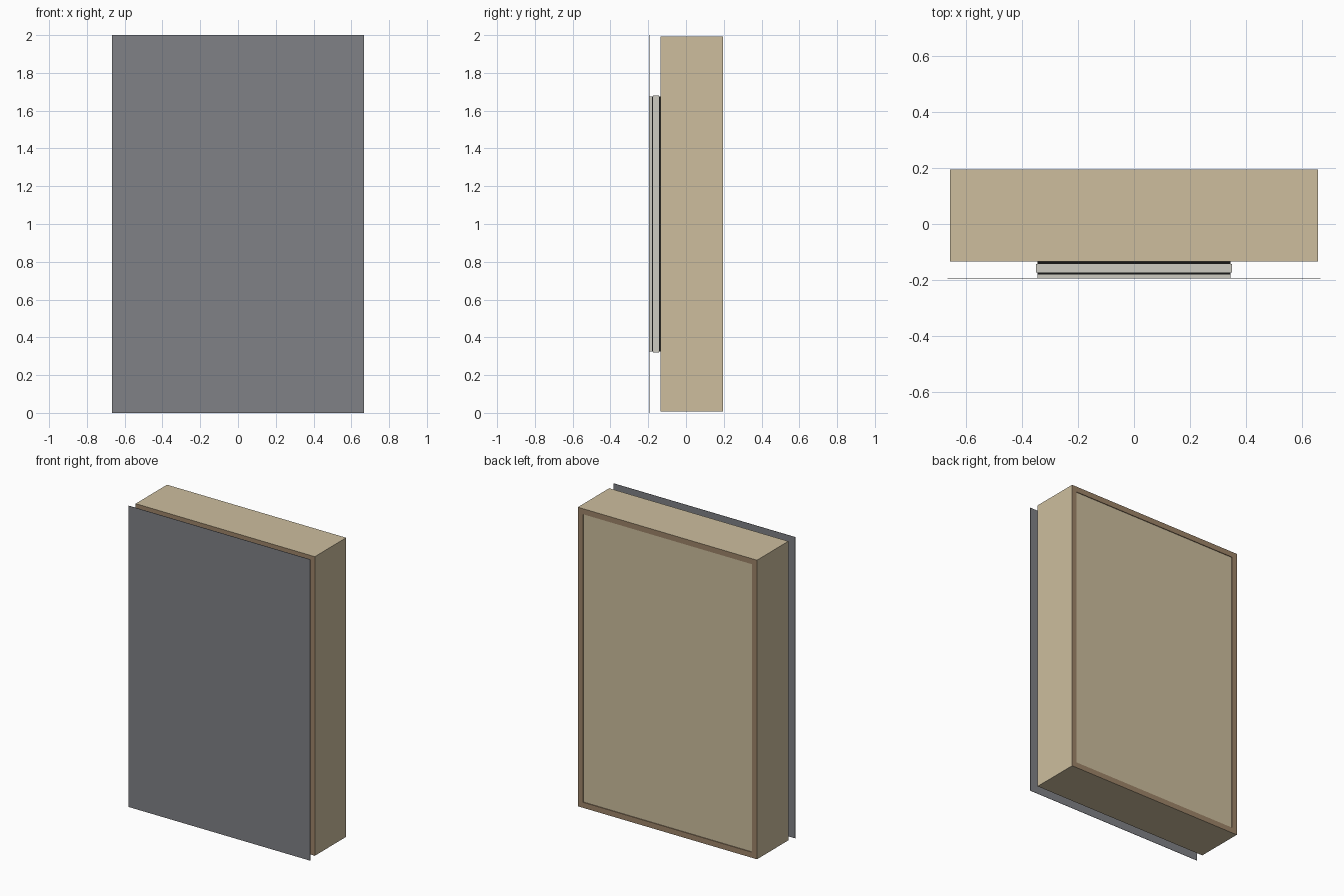
import bpy
import bmesh

if "Cube" in bpy.data.objects:
    bpy.data.objects.remove(bpy.data.objects["Cube"])


def material(name, rgb):
    """Flat colour given in sRGB 0-255, stored as linear."""
    lin = [((c / 255 + 0.055) / 1.055) ** 2.4 for c in rgb] + [1]
    m = bpy.data.materials.new(name)
    m.use_nodes = True
    m.diffuse_color = lin
    m.node_tree.nodes["Principled BSDF"].inputs["Base Color"].default_value = lin
    return m


beige = material("beige", (205, 190, 158))
brown = material("brown", (158, 133, 105))
slate = material("slate grey", (128, 129, 134))
pale = material("pale grey", (205, 203, 193))
black = material("black", (22, 22, 22))


def slab(name, half_width, y0, y1, z0, z1, *mats):
    """Upright box between two depths and two heights."""
    bm = bmesh.new()
    bmesh.ops.create_cube(bm, size=1)
    for v in bm.verts:
        v.co.x *= 2 * half_width
        v.co.y = y0 if v.co.y < 0 else y1
        v.co.z = z0 if v.co.z < 0 else z1
    me = bpy.data.meshes.new(name)
    bm.to_mesh(me)
    bm.free()
    for m in mats:
        me.materials.append(m)
    ob = bpy.data.objects.new(name, me)
    bpy.context.collection.objects.link(ob)
    return ob


# Case: beige sides, brown front and back, beige panel sunk into the back
case = slab("case", 0.658, -0.134, 0.195, 0.007, 1.993, beige, brown)
bm = bmesh.new()
bm.from_mesh(case.data)
bm.normal_update()
for f in bm.faces:
    f.material_index = int(abs(f.normal.y) > 0.5)
back = [f for f in bm.faces if f.normal.y > 0.5]
bmesh.ops.inset_region(bm, faces=back, thickness=0.052)
bmesh.ops.inset_region(bm, faces=back, thickness=0, depth=-0.005)
for f in back:
    f.material_index = 0
bm.to_mesh(case.data)
bm.free()

# Mounting stack between the case and the front sheet
slab("rear_gasket", 0.346, -0.143, -0.134, 0.325, 1.675, black)
slab("mount_plate", 0.351, -0.174, -0.143, 0.32, 1.68, pale)
slab("front_gasket", 0.346, -0.180, -0.174, 0.325, 1.675, black)
slab("front_plate", 0.346, -0.193, -0.180, 0.325, 1.675, pale)

# Thin sheet covering the whole front
slab("front_sheet", 0.667, -0.195, -0.193, 0, 2, slate)
